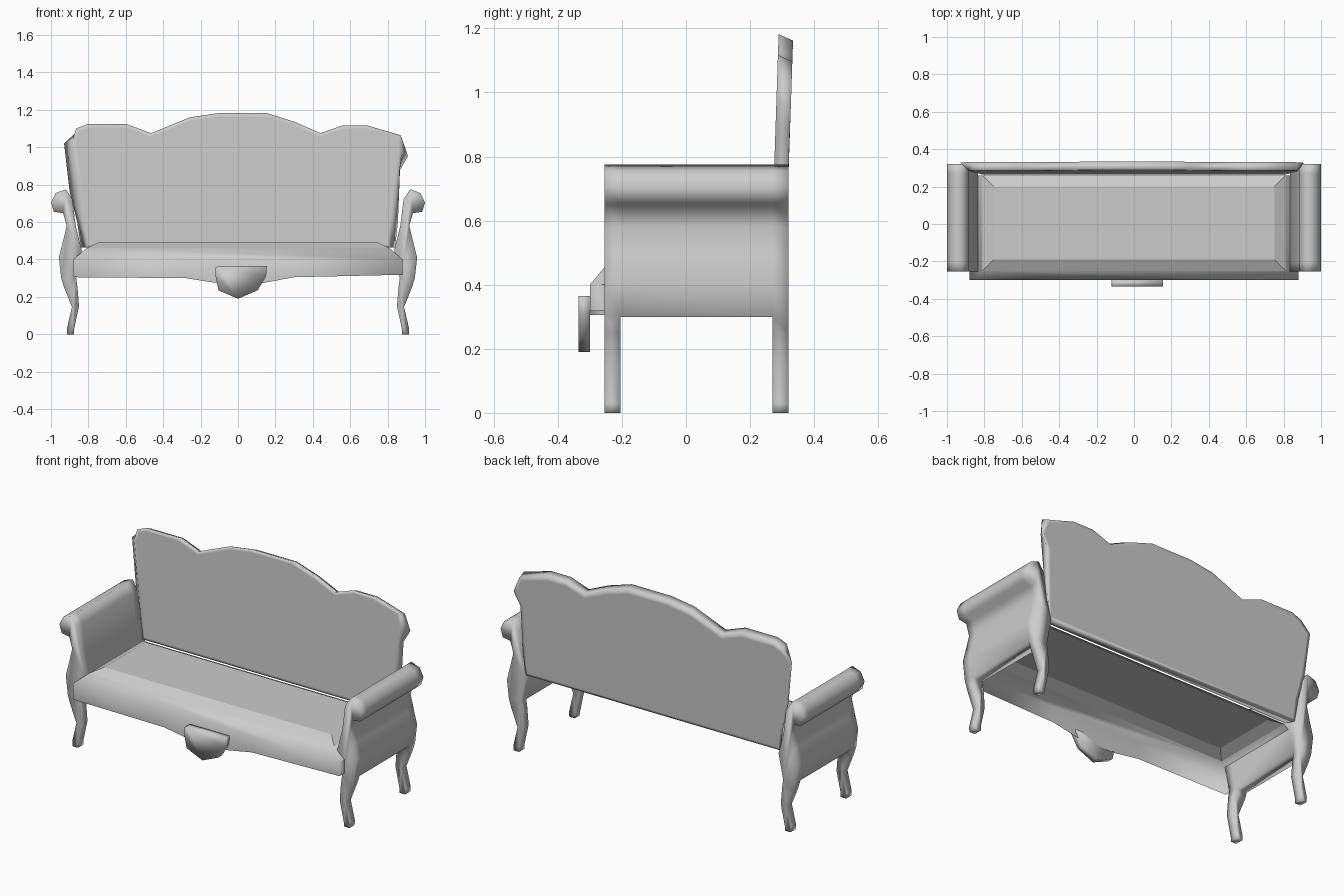
import bpy, bmesh

cube = bpy.data.objects.get("Cube")
if cube:
    bpy.data.objects.remove(cube)

grey = bpy.data.materials.new("upholstery grey")
grey.use_nodes = True
grey.diffuse_color = (0.6, 0.6, 0.6, 1)
grey.node_tree.nodes["Principled BSDF"].inputs["Base Color"].default_value = (0.6, 0.6, 0.6, 1)


def finish(name, bm):
    """Turn a bmesh into a smooth-shaded object."""
    bmesh.ops.recalc_face_normals(bm, faces=bm.faces)
    for f in bm.faces:
        f.smooth = True
    mesh = bpy.data.meshes.new(name)
    bm.to_mesh(mesh)
    bm.free()
    mesh.materials.append(grey)
    ob = bpy.data.objects.new(name, mesh)
    bpy.context.collection.objects.link(ob)


def ring(bm, points):
    return [bm.verts.new(p) for p in points]


def bridge(bm, a, b):
    n = len(a)
    for i in range(n):
        j = (i + 1) % n
        bm.faces.new((a[i], a[j], b[j], b[i]))


def loft(name, front, back, border=0):
    """Solid between two matching outlines, with an optional cap border."""
    bm = bmesh.new()
    a, b = ring(bm, front), ring(bm, back)
    bridge(bm, a, b)
    caps = [bm.faces.new(a), bm.faces.new(b)]
    bmesh.ops.recalc_face_normals(bm, faces=bm.faces)
    if border:
        bmesh.ops.inset_individual(bm, faces=caps, thickness=border)
    finish(name, bm)


# Each arm is one scrolled body whose two ends run down into curved legs
SCROLL = [(.885, .72), (.92, .775), (.975, .755), (1, .705), (.985, .655), (.935, .647),
          (.916, .58), (.935, .5), (.958, .41), (.945, .3)]
INNER = [(.865, .3), (.835, .45), (.868, .58)]
LEG = [(.945, .3), (.93, .25), (.888, .145), (.915, .03), (.914, 0),
       (.877, 0), (.877, .025), (.85, .15), (.858, .25), (.865, .3)]
BODY = SCROLL + INNER
hip, groin = len(SCROLL) - 1, len(SCROLL)
for side, label in ((1, "left"), (-1, "right")):
    bm = bmesh.new()
    rings = [ring(bm, [(side * x, y, z) for x, z in BODY]) for y in (-.255, -.205, .27, .32)]
    for k, (a, b) in enumerate(zip(rings, rings[1:])):
        for i in range(len(BODY)):
            j = (i + 1) % len(BODY)
            if k == 1 or i != hip:
                bm.faces.new((a[i], a[j], b[j], b[i]))
    bm.faces.new(rings[0])
    bm.faces.new(rings[3])
    for a, b in (rings[:2], rings[2:]):
        legs = []
        for r in (a, b):
            y = r[0].co.y
            legs.append([r[hip]] + ring(bm, [(side * x, y, z) for x, z in LEG[1:-1]]) + [r[groin]])
            bm.faces.new(legs[-1])
        for i in range(len(LEG) - 1):
            bm.faces.new((legs[0][i], legs[0][i + 1], legs[1][i + 1], legs[1][i]))
    finish(label + "_arm", bm)

# Scalloped backrest, leaning slightly, with its front face narrowing to the seat
BACK = [(-.84, .465), (-.86, .6), (-.9, .76), (-.93, 1.04), (-.865, 1.1),
        (-.807, 1.123), (-.594, 1.123), (-.465, 1.075), (-.257, 1.16),
        (-.107, 1.182), (.155, 1.182), (.305, 1.135), (.44, 1.075),
        (.56, 1.117), (.69, 1.117), (.87, 1.064), (.909, .973),
        (.866, .877), (.855, .6), (.84, .465)]


def front_point(x, z):
    limit = .815 + .12 * (z - .465)
    return (max(-limit, min(limit, x)), .25 + .033 * z, z)


loft("backrest", [front_point(x, z) for x, z in BACK],
     [(x, .295 + .033 * z, z - (.02 if z > .9 else 0)) for x, z in BACK], .02)

# Seat: open shell with a bevelled top and a shaped front apron
bm = bmesh.new()
top, rim, shoulder = [
    ring(bm, ((-w, y0, z), (w, y0, z), (w, y1, z), (-w, y1, z)))
    for w, y0, y1, z in ((.75, -.19, .2, .49), (.81, -.25, .26, .46), (.88, -.3, .26, .4))]
bm.faces.new(top)
bridge(bm, top, rim)
for i, j in ((3, 0), (0, 1), (1, 2)):
    bm.faces.new((rim[i], rim[j], shoulder[j], shoulder[i]))
APRON = [(-.88, .305), (-.28, .3), (-.12, .275), (.14, .275), (.3, .305), (.88, .318)]
lower = ring(bm, [(x, -.3, z) for x, z in APRON])
upper = [shoulder[0]] + ring(bm, [(x, -.3, .4) for x, z in APRON[1:-1]]) + [shoulder[1]]
bm.faces.new(upper[:1] + upper[1:-1] + upper[-1:] + [rim[1], rim[0]])
bm.faces.remove(next(f for f in bm.faces if len(f.verts) == 4
                     and all(v in f.verts for v in (rim[0], rim[1], shoulder[0]))))
for i in range(len(lower) - 1):
    bm.faces.new((upper[i], lower[i], lower[i + 1], upper[i + 1]))
# Short returns close the apron against the arms
for s, hem in ((shoulder[0], lower[0]), (shoulder[1], lower[-1])):
    end = ring(bm, [(v.co.x, -.25, v.co.z) for v in (s, hem)])
    bm.faces.new((s, hem, end[1], end[0]))
for e in bm.edges:
    a, b = e.verts
    if a in top or b in top or (a in rim and b in rim):
        e.smooth = False
finish("seat", bm)

# Carved drop at the middle of the apron
DROP = [(-.12, .355), (-.105, .365), (.155, .365), (.15, .31), (.105, .235),
        (0, .19), (-.105, .235), (-.12, .31)]
loft("apron_ornament", [(x, -.335, z) for x, z in DROP], [(x, -.3, z) for x, z in DROP])
